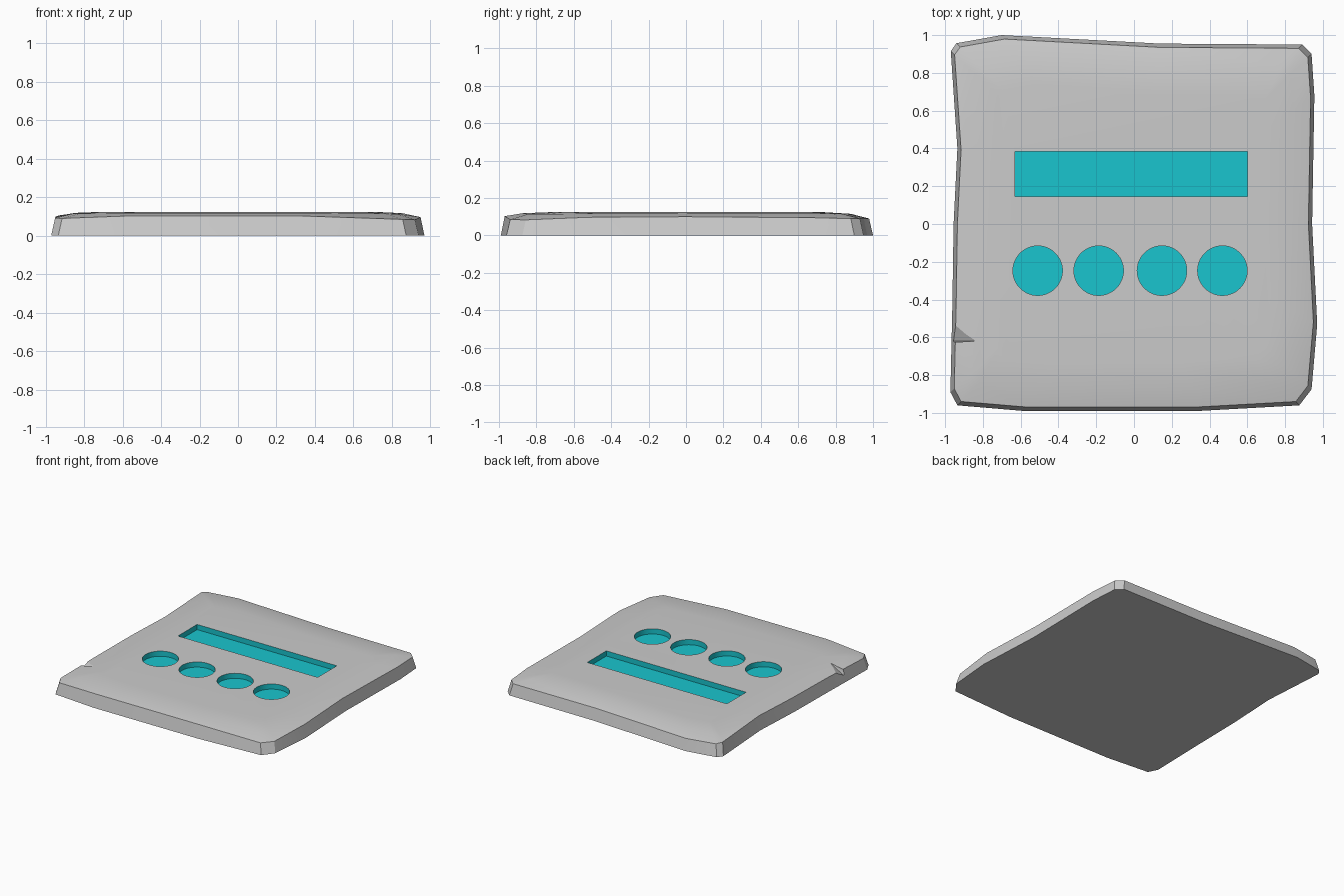
import bpy, bmesh
from mathutils import Vector

if "Cube" in bpy.data.objects:
    bpy.data.objects.remove(bpy.data.objects["Cube"])


def make_object(name, bm, material=None):
    bmesh.ops.recalc_face_normals(bm, faces=bm.faces)
    mesh = bpy.data.meshes.new(name)
    bm.to_mesh(mesh)
    bm.free()
    obj = bpy.data.objects.new(name, mesh)
    bpy.context.collection.objects.link(obj)
    if material:
        mesh.materials.append(material)
    return obj


def colour(name, rgba):
    mat = bpy.data.materials.new(name)
    mat.diffuse_color = rgba
    mat.use_nodes = True
    mat.node_tree.nodes["Principled BSDF"].inputs["Base Color"].default_value = mat.diffuse_color
    return mat


stone = colour("stone_grey", (0.6, 0.6, 0.6, 1))
cyan = colour("cyan_inlay", (0.01, 0.56, 0.62, 1))

# Hand-hewn outline, clockwise from the back left: x, y, rim height
outline = [(-.97, .915, .10), (-.94, .957, .093), (-.70, 1.0, .09), (.14, .955, .093),
           (.89, .95, .09), (.94, .90, .09), (.955, .68, .095), (.943, 0, .10),
           (.97, -.53, .097), (.94, -.875, .083), (.875, -.96, .085), (.335, -.99, .103),
           (-.58, -.99, .103), (-.935, -.96, .09), (-.972, -.89, .092), (-.962, -.45, .102),
           (-.955, 0, .105), (-.935, .40, .107)]

# Slab: tapered sides, gently crowned top
bm = bmesh.new()
rings = []
for scale, crown in ((1, None), (.979, 0), (.88, .75), (.74, 1)):
    rings.append([bm.verts.new((x * scale, y * scale,
                  0 if crown is None else z + (.124 - z) * crown))
                  for x, y, z in outline])
n = len(outline)
for low, high in zip(rings, rings[1:]):
    for i in range(n):
        j = (i + 1) % n
        bm.faces.new((low[i], low[j], high[j], high[i]))
bm.faces.new(rings[0])
bm.faces.new(rings[-1])
slab = make_object("stone_slab", bm, stone)


def carve(cutter):
    mod = slab.modifiers.new("carve", "BOOLEAN")
    mod.operation = "DIFFERENCE"
    mod.solver = "EXACT"
    mod.material_mode = "TRANSFER"
    mod.object = cutter
    bpy.context.view_layer.objects.active = slab
    bpy.ops.object.modifier_apply(modifier=mod.name)
    bpy.data.objects.remove(cutter)


# Chipped notch on the left edge
bm = bmesh.new()
for p in ((-.83, -.62, .124), (-.95, -.50, .115), (-.95, -.62, .055), (-1.05, -.47, .11),
          (-1.05, -.63, .03), (-.83, -.62, .2), (-.95, -.50, .2), (-1.05, -.47, .2),
          (-1.05, -.63, .2)):
    bm.verts.new(p)
bmesh.ops.convex_hull(bm, input=bm.verts)
carve(make_object("notch_cutter", bm, stone))

# Recessed cyan panel and four round recesses
FLOOR, TOP = .083, .3
bm = bmesh.new()
bmesh.ops.create_cube(bm, size=1)
bmesh.ops.scale(bm, vec=(1.23, .24, TOP - FLOOR), verts=bm.verts)
bmesh.ops.translate(bm, vec=(-.015, .265, (TOP + FLOOR) / 2), verts=bm.verts)
carve(make_object("panel_cutter", bm, cyan))
for x in (-.51, -.187, .148, .468):
    bm = bmesh.new()
    bmesh.ops.create_cone(bm, cap_ends=True, segments=48, radius1=.131, radius2=.131,
                          depth=TOP - FLOOR)
    bmesh.ops.translate(bm, vec=(x, -.247, (TOP + FLOOR) / 2), verts=bm.verts)
    carve(make_object("round_cutter", bm, cyan))

# Soft crown, crisp edges
slab.select_set(True)
bpy.context.view_layer.objects.active = slab
bpy.ops.object.shade_smooth_by_angle(angle=.4)
